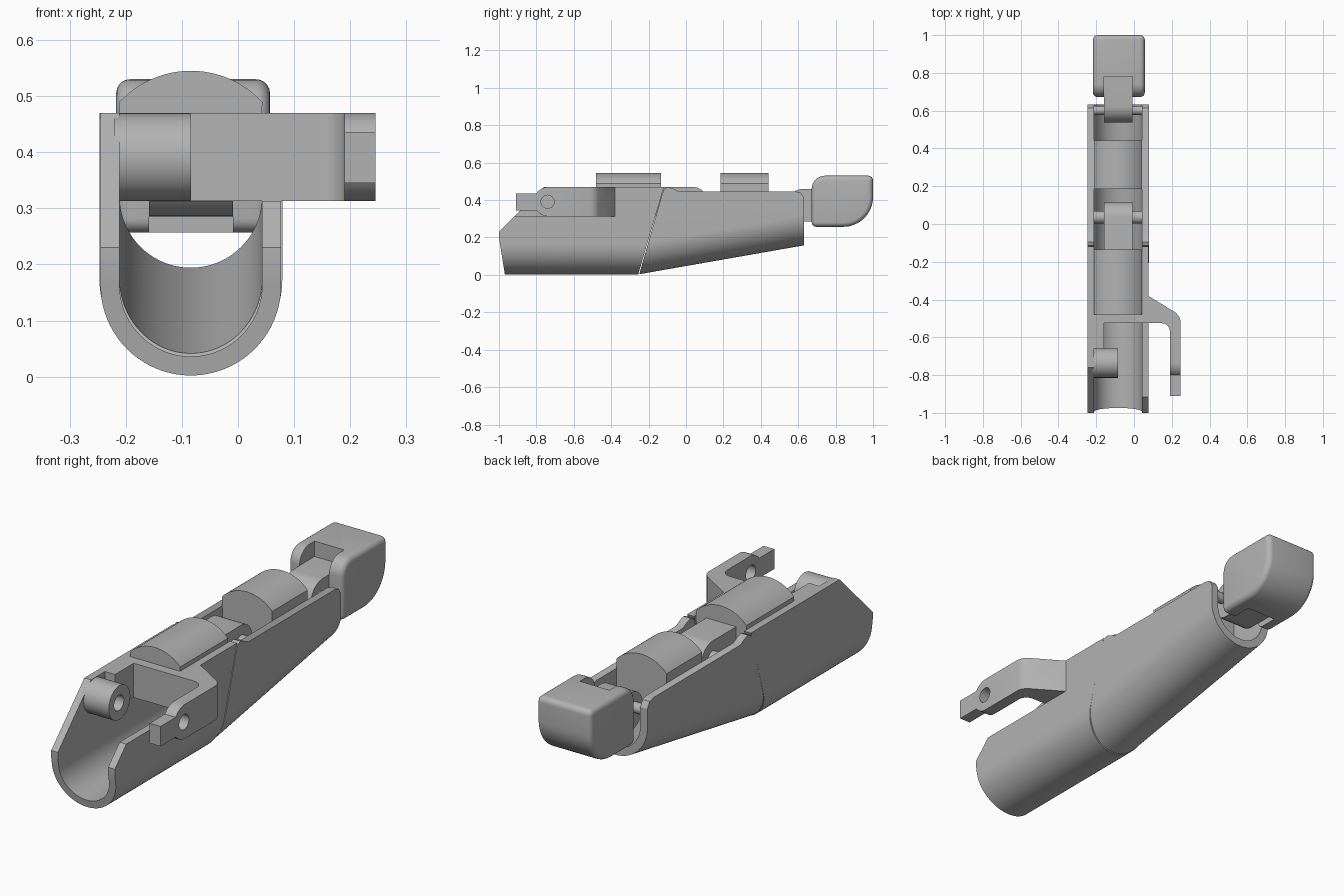
import bpy, bmesh
from math import sin, cos, pi, radians
from mathutils import Vector

cube = bpy.data.objects.get("Cube")
if cube:
    bpy.data.objects.remove(cube, do_unlink=True)

grey = bpy.data.materials.new("plain grey")
grey.use_nodes = True
GREY = (0.45, 0.45, 0.45, 1)
grey.diffuse_color = GREY
grey.node_tree.nodes["Principled BSDF"].inputs["Base Color"].default_value = GREY

CX = -0.084            # centre line of the finger
HALF, INNER = 0.163, 0.127
LEFT, RIGHT = CX - INNER, CX + INNER
TAB = (CX - 0.075, CX + 0.075)


def arc(cx, cy, r, a, b, n=16):
    return [(cx + r * cos(radians(a + (b - a) * i / n)),
             cy + r * sin(radians(a + (b - a) * i / n))) for i in range(n + 1)]


def prism(name, pts, axis, lo, hi, lift=0):
    """Extrude an outline along an axis; lift raises the far end."""
    place = {"X": lambda p, t: (t, p[0], p[1]),
             "Y": lambda p, t: (p[0], t, p[1]),
             "Z": lambda p, t: (p[0], p[1], t)}[axis]
    bm = bmesh.new()
    ends = [[bm.verts.new(Vector(place(p, t)) + Vector((0, 0, up))) for p in pts]
            for t, up in ((lo, 0), (hi, lift))]
    for ring in ends:
        bm.faces.new(ring)
    for i in range(len(pts)):
        j = (i + 1) % len(pts)
        bm.faces.new((ends[0][i], ends[0][j], ends[1][j], ends[1][i]))
    bmesh.ops.recalc_face_normals(bm, faces=bm.faces)
    mesh = bpy.data.meshes.new(name)
    bm.to_mesh(mesh)
    bm.free()
    mesh.materials.append(grey)
    ob = bpy.data.objects.new(name, mesh)
    bpy.context.collection.objects.link(ob)
    return ob


def box(name, x, y, z):
    return prism(name, [(x[0], y[0]), (x[1], y[0]), (x[1], y[1]), (x[0], y[1])], "Z", *z)


def rod(name, y, z, r, x0, x1):
    return prism(name, arc(y, z, r, 0, 348.75, 31), "X", x0, x1)


def activate(ob):
    bpy.ops.object.select_all(action="DESELECT")
    ob.select_set(True)
    bpy.context.view_layer.objects.active = ob


def combine(ob, other, how="DIFFERENCE"):
    activate(ob)
    mod = ob.modifiers.new("cut", "BOOLEAN")
    mod.operation, mod.object, mod.solver = how, other, "EXACT"
    bpy.ops.object.modifier_apply(modifier=mod.name)
    bpy.data.objects.remove(other, do_unlink=True)


def bevel(ob, width, segments=4, angle=45):
    activate(ob)
    mod = ob.modifiers.new("round", "BEVEL")
    mod.width, mod.segments, mod.angle_limit = width, segments, radians(angle)
    bpy.ops.object.modifier_apply(modifier=mod.name)


def trough(r, top):
    """U-shaped outline around the centre line."""
    return arc(CX, HALF, r, 180, 360, 40) + [(CX + r, top), (CX - r, top)]


def shell(name, r, y0, y1, lift, side):
    """Open U channel trimmed to a side outline."""
    ob = prism(name, trough(r, 0.7), "Y", y0, y1, lift)
    k = 0.1 * lift / (y1 - y0)
    inner = prism("cutter", [(x, z - k) for x, z in trough(INNER, 0.9)],
                  "Y", y0 - 0.1, y1 + 0.1, lift + 2 * k)
    combine(ob, inner)
    combine(ob, prism("cutter", side, "X", -1, 1), "INTERSECT")
    return ob


# Base shell, with its left wall lowered beside the arm
base = shell("base_shell", HALF - 0.002, -1.05, 0, 0,
             [(-0.965, -0.02), (-1, 0.2), (-1, 0.23), (-0.76, 0.47),
              (-0.118, 0.47), (-0.262, -0.02)])
combine(base, box("cutter", (0, 0.3), (-1.1, -0.38), (0.313, 0.6)))

# Roof, bridge and side arm in one plan outline
arm = prism("bridge_arm", [(LEFT - 0.01, -0.66), (-0.16, -0.66), (-0.16, -0.525)]
            + arc(0.145, -0.57, 0.045, 90, 0, 8)
            + [(0.19, -0.91), (0.245, -0.91), (0.245, -0.51), (0.238, -0.488), (0.222, -0.47),
               (0.042, -0.36), (0.042, -0.135), (LEFT - 0.01, -0.135)], "Z", 0.313, 0.47)
side = ([(-0.91, 0.345), (-0.8, 0.345)] + arc(-0.735, 0.391, 0.078, 216, 270, 8)
        + [(0, 0.313), (0, 0.47)] + arc(-0.735, 0.392, 0.078, 90, 146, 8)
        + [(-0.8, 0.436), (-0.91, 0.436)])
combine(arm, prism("cutter", side, "X", -1, 1), "INTERSECT")
combine(arm, rod("cutter", -0.74, 0.391, 0.035, 0.1, 0.4))

# Boss on the right wall
boss = rod("pivot_boss", -0.736, 0.391, 0.078, LEFT - 0.01, CX)
combine(boss, rod("cutter", -0.74, 0.391, 0.035, LEFT + 0.005, 0.2))

# Middle shell, its floor rising towards the tip
middle = shell("middle_shell", HALF, -0.27, 0.7, 0.17,
               [(-0.257, -0.02), (-0.125, 0.44), (-0.115, 0.462), (-0.095, 0.47),
                (-0.07, 0.462), (-0.04, 0.446), (0.585, 0.446), (0.615, 0.438),
                (0.632, 0.41), (0.632, -0.02)])
roof = box("middle_roof", (LEFT - 0.01, RIGHT + 0.01), (0.188, 0.44), (0.33, 0.445))

# Curved pads on top
outline = [(LEFT, 0.44), (RIGHT, 0.44)] + arc(CX, 0.371, 0.174, 43, 137, 24)
pads = [prism("base_pad", outline, "Y", -0.48, -0.135),
        prism("middle_pad", outline, "Y", 0.185, 0.442)]

# Hinge tabs and pins
tab1 = prism("base_hinge_tab", [(-0.14, 0.313), (-0.14, 0.47)]
             + arc(0.036, 0.391, 0.079, 90, -90), "X", *TAB)
tab2 = prism("tip_hinge_tab", [(0.8, 0.46), (0.8, 0.285)]
             + arc(0.625, 0.372, 0.087, 270, 90), "X", *TAB)
pins = [rod("base_hinge_pin", 0.036, 0.391, 0.034, CX - 0.155, CX + 0.155),
        rod("tip_hinge_pin", 0.602, 0.385, 0.024, CX - 0.155, CX + 0.155)]

# Rounded fingertip with a slot for its tab
tip = prism("fingertip", [(0.672, 0.257)] + arc(0.742, 0.46, 0.07, 180, 90, 8)
            + arc(0.975, 0.505, 0.025, 90, 0, 6) + arc(0.84, 0.417, 0.16, 0, -90, 16),
            "X", -0.217, 0.057)
bevel(tip, 0.03, 5)
combine(tip, box("cutter", TAB, (0.6, 0.78), (0.2, 0.6)))

for ob in [base, arm, boss, middle, roof, tab1, tab2, tip] + pads + pins:
    activate(ob)
    bpy.ops.object.shade_smooth_by_angle(angle=radians(30))
